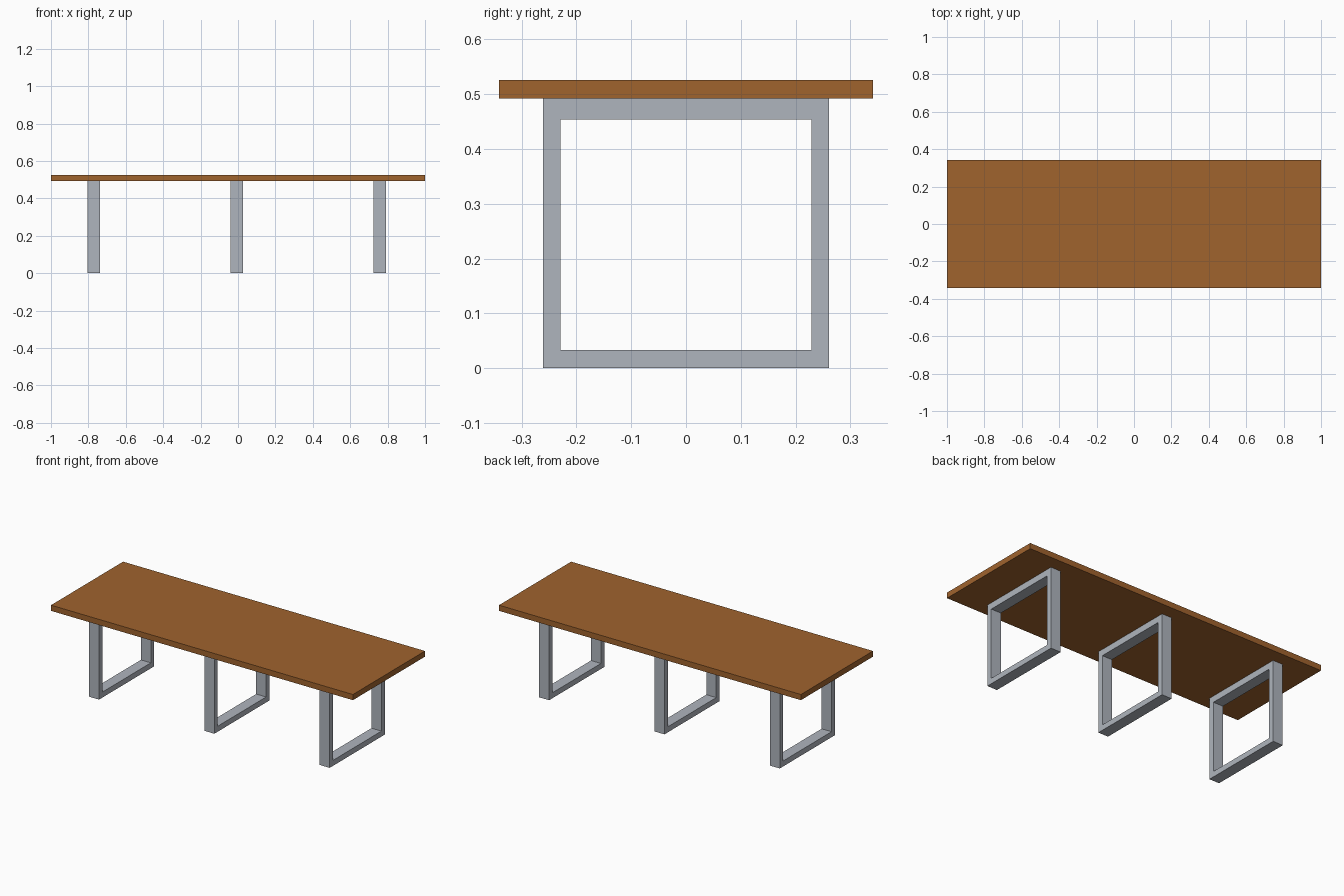
import bpy, bmesh

if "Cube" in bpy.data.objects:
    bpy.data.objects.remove(bpy.data.objects["Cube"])


def material(name, rgb):
    m = bpy.data.materials.new(name)
    m.diffuse_color = (*rgb, 1.0)
    m.use_nodes = True
    m.node_tree.nodes["Principled BSDF"].inputs["Base Color"].default_value = m.diffuse_color
    return m


wood = material("brown wood", (0.35, 0.125, 0.027))
steel = material("grey steel", (0.43, 0.46, 0.51))


def make_object(name, bm, mat):
    bmesh.ops.recalc_face_normals(bm, faces=bm.faces)
    mesh = bpy.data.meshes.new(name)
    bm.to_mesh(mesh)
    bm.free()
    mesh.materials.append(mat)
    ob = bpy.data.objects.new(name, mesh)
    bpy.context.collection.objects.link(ob)
    return ob


# Table top: one flat slab
z0, z1 = 0.492, 0.526
bm = bmesh.new()
bmesh.ops.create_cube(bm, size=1)
for v in bm.verts:
    v.co = (v.co.x * 2.0, v.co.y * 0.682, (z0 + z1) / 2 + v.co.z * (z1 - z0))
make_object("table_top", bm, wood)


# Leg frame: rectangular ring in the YZ plane, extruded along x
def leg_frame(name, x, width=0.066):
    outer = [(-0.261, 0), (0.261, 0), (0.261, z0), (-0.261, z0)]
    inner = [(-0.229, 0.033), (0.229, 0.033), (0.229, 0.454), (-0.229, 0.454)]
    bm = bmesh.new()
    o = [bm.verts.new((x - width / 2, y, z)) for y, z in outer]
    i = [bm.verts.new((x - width / 2, y, z)) for y, z in inner]
    faces = [bm.faces.new((o[k], o[(k + 1) % 4], i[(k + 1) % 4], i[k])) for k in range(4)]
    ext = bmesh.ops.extrude_face_region(bm, geom=faces, use_keep_orig=True)
    moved = [g for g in ext["geom"] if isinstance(g, bmesh.types.BMVert)]
    bmesh.ops.translate(bm, verts=moved, vec=(width, 0, 0))
    make_object(name, bm, steel)


for name, x in (("left", -0.771), ("middle", -0.007), ("right", 0.757)):
    leg_frame(name + "_leg_frame", x)
